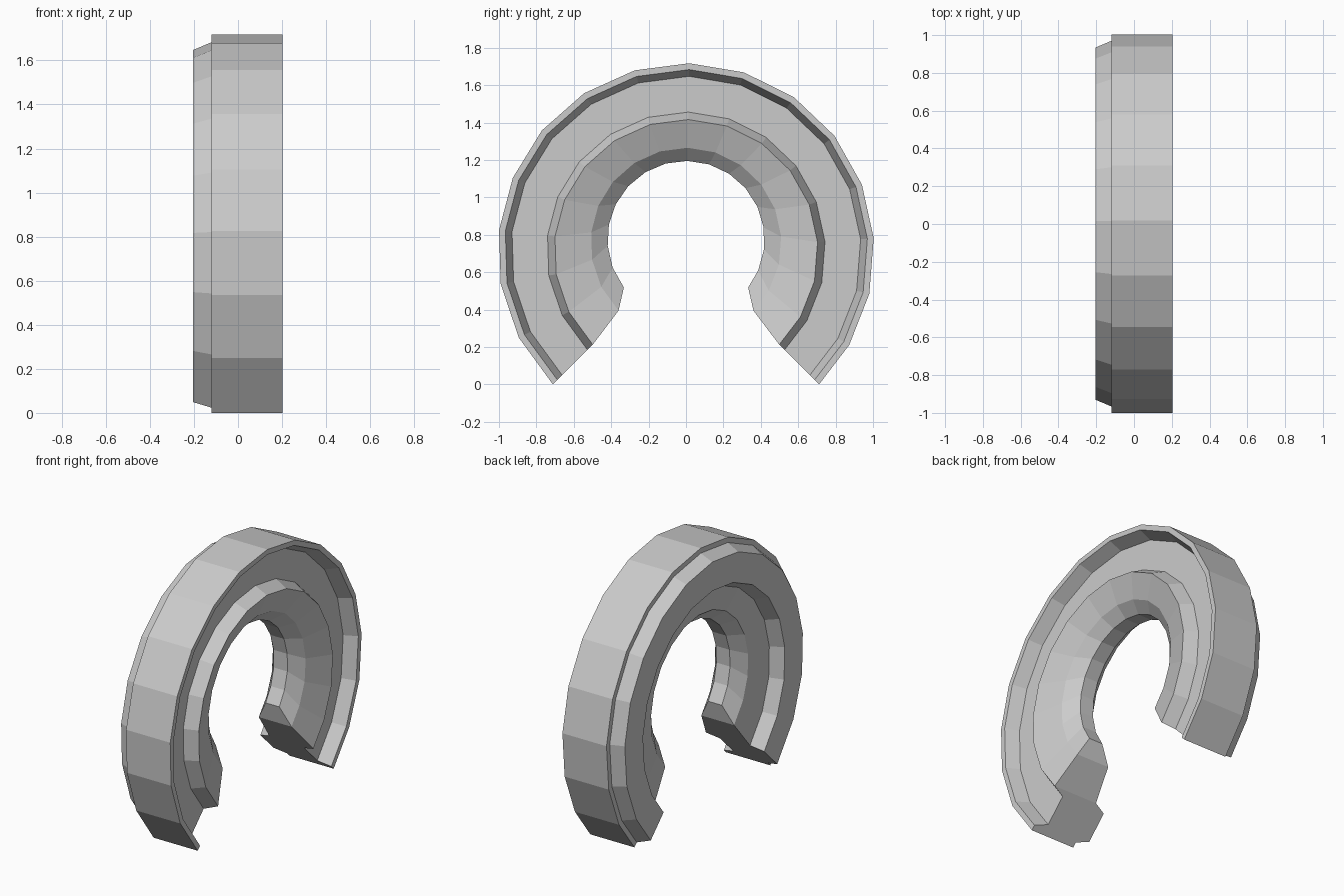
import bpy, bmesh
from math import sin, cos, radians

if "Cube" in bpy.data.objects:
    bpy.data.objects.remove(bpy.data.objects["Cube"])

# Cross-section, as (x, radius): groove on the +x side, tongue on the -x side
PROFILE = [(.203, 1.006), (.203, .972), (.117, .936), (.117, .745), (.203, .705),
           (.14, .51), (.07, .42), (-.03, .42), (-.10, .51),
           (-.12, .705), (-.205, .745), (-.205, .936), (-.12, .972), (-.12, 1.006)]

# Sweep stations in degrees from straight up, slightly uneven at the ends
ANGLES = [-135, -117.3, -100, -83.5, -67, -50, -32.8, -15.8, 1,
          18, 35.1, 52.1, 69.2, 86, 103, 119.8, 135]


def ring_point(x, r, deg):
    """Inner rings sit a little higher, and the innermost stops short."""
    centre, reach = .711, 1.0
    if r < .45:
        centre, reach = .775, 127.7 / 135
    elif r < .6:
        centre = .755
    a = radians(deg * reach)
    return (x, r * sin(a), centre + r * cos(a))


bm = bmesh.new()
rings = [[bm.verts.new(ring_point(x, r, d)) for x, r in PROFILE] for d in ANGLES]

# Skin between stations
n = len(PROFILE)
for a, b in zip(rings, rings[1:]):
    for i in range(n):
        j = (i + 1) % n
        bm.faces.new((a[i], a[j], b[j], b[i]))

# End caps: outer plate plus two bent inner facets
for ring in (rings[0], rings[-1]):
    for ids in ((0, 1, 2, 3, 4, 9, 10, 11, 12, 13), (4, 5, 8, 9), (5, 6, 7, 8)):
        bm.faces.new([ring[i] for i in ids])

bmesh.ops.recalc_face_normals(bm, faces=bm.faces)
mesh = bpy.data.meshes.new("open_ring")
bm.to_mesh(mesh)
bm.free()
bpy.context.collection.objects.link(bpy.data.objects.new("open_ring", mesh))
